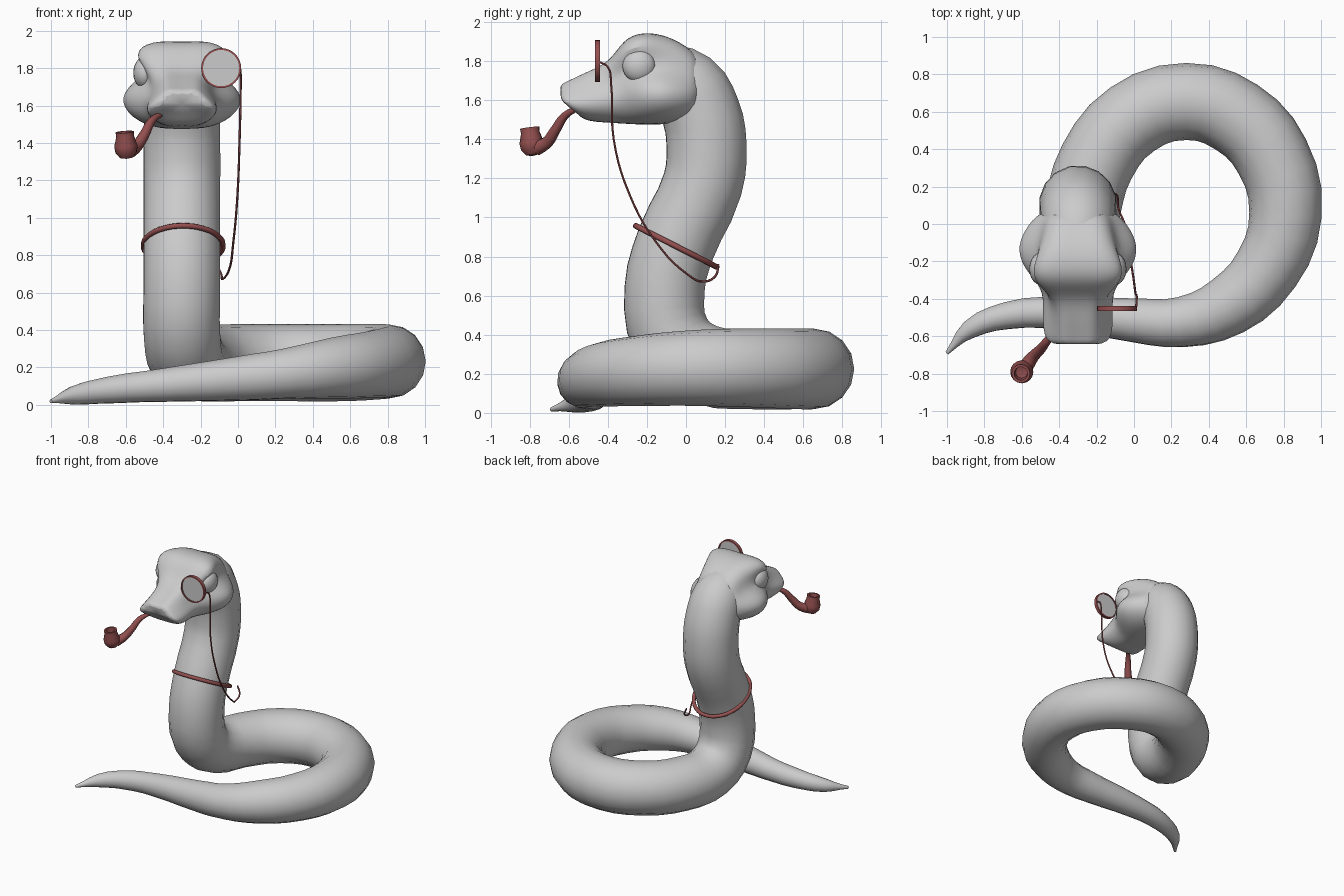
import bpy, bmesh, math
from mathutils import Vector

if "Cube" in bpy.data.objects:
    bpy.data.objects.remove(bpy.data.objects["Cube"])

CX = -0.3  # symmetry plane of head and neck

red = bpy.data.materials.new("dark_red")
red.diffuse_color = (0.30, 0.08, 0.08, 1)
red.use_nodes = True
red.node_tree.nodes["Principled BSDF"].inputs["Base Color"].default_value = red.diffuse_color


def finish(ob, mat=None, angle=50):
    bpy.ops.object.select_all(action='DESELECT')
    ob.select_set(True)
    bpy.context.view_layer.objects.active = ob
    if mat:
        ob.data.materials.append(mat)
    if ob.type == 'CURVE':
        bpy.ops.object.convert(target='MESH')
    bpy.ops.object.shade_smooth_by_angle(angle=math.radians(angle))
    return bpy.context.object


def tube(name, pts, mat=None, sides=4, res=4, cyclic=False):
    """Smooth tube through (x, y, z, radius) points."""
    cu = bpy.data.curves.new(name, 'CURVE')
    cu.dimensions = '3D'
    cu.bevel_depth = 1
    cu.bevel_resolution = sides
    cu.resolution_u = res
    cu.use_fill_caps = True
    sp = cu.splines.new('BEZIER')
    sp.radius_interpolation = 'CARDINAL'
    sp.bezier_points.add(len(pts) - 1)
    for bp, (x, y, z, r) in zip(sp.bezier_points, pts):
        bp.co = (x, y, z)
        bp.radius = r
        bp.handle_left_type = bp.handle_right_type = 'AUTO'
    sp.use_cyclic_u = cyclic
    ob = bpy.data.objects.new(name, cu)
    bpy.context.collection.objects.link(ob)
    return finish(ob, mat)


def lathe(name, profile, loc, rot=(0, 0, 0), mat=None, steps=24, closed=False):
    """Spin an (r, z) profile about z."""
    bm = bmesh.new()
    vs = [bm.verts.new((r, 0, z)) for r, z in profile]
    edges = [bm.edges.new(p) for p in zip(vs, vs[1:])]
    if closed:
        edges.append(bm.edges.new((vs[-1], vs[0])))
    bmesh.ops.spin(bm, geom=vs + edges, axis=(0, 0, 1), cent=(0, 0, 0),
                   angle=2 * math.pi, steps=steps, use_merge=False)
    bmesh.ops.remove_doubles(bm, verts=bm.verts, dist=1e-5)
    bmesh.ops.recalc_face_normals(bm, faces=bm.faces)
    me = bpy.data.meshes.new(name)
    bm.to_mesh(me)
    bm.free()
    ob = bpy.data.objects.new(name, me)
    bpy.context.collection.objects.link(ob)
    ob.location, ob.rotation_euler = loc, rot
    return finish(ob, mat, 40)


# Body: tail tip, ground coil, raised neck ending inside the head
tube("body", [
    (-1.0, -0.69, 0.018, 0.010), (-0.88, -0.565, 0.05, 0.05),
    (-0.68, -0.49, 0.08, 0.073), (-0.4, -0.475, 0.105, 0.09),
    (0.0, -0.515, 0.14, 0.118), (0.25, -0.525, 0.165, 0.135),
    (0.5, -0.44, 0.195, 0.163), (0.71, -0.24, 0.215, 0.180),
    (0.81, 0.05, 0.23, 0.194), (0.74, 0.36, 0.23, 0.202),
    (0.55, 0.57, 0.225, 0.206), (0.28, 0.655, 0.225, 0.206),
    (-0.01, 0.56, 0.225, 0.206), (-0.20, 0.33, 0.225, 0.206),
    (-0.275, 0.09, 0.25, 0.206), (CX, -0.07, 0.38, 0.208),
    (CX, -0.11, 0.63, 0.208), (CX, -0.05, 0.87, 0.208),
    (CX, 0.085, 1.17, 0.208), (CX, 0.105, 1.37, 0.208),
    (CX, 0.075, 1.54, 0.205), (CX, 0.0, 1.67, 0.195),
    (CX, -0.14, 1.73, 0.17)], sides=6, res=3)

# Head: sections of (y, top z, bottom z, brow, eye and cheek half-width)
sections = [
    (0.09, 1.80, 1.53, 0.14, 0.17, 0.18), (0.0, 1.89, 1.49, 0.17, 0.19, 0.28),
    (-0.12, 1.945, 1.475, 0.21, 0.20, 0.345), (-0.23, 1.955, 1.475, 0.275, 0.18, 0.31),
    (-0.32, 1.92, 1.48, 0.26, 0.155, 0.22), (-0.39, 1.80, 1.485, 0.14, 0.15, 0.19),
    (-0.51, 1.75, 1.49, 0.115, 0.155, 0.195), (-0.61, 1.70, 1.505, 0.11, 0.155, 0.19),
    (-0.66, 1.68, 1.53, 0.10, 0.13, 0.15)]
bm = bmesh.new()
rings = []
for y, zt, zb, wt, we, wc in sections:
    h = zt - zb
    half = [(0.65 * wt, zt), (wt, zt - 0.14 * h), (we, zt - 0.38 * h),
            (wc, zb + 0.42 * h), (0.93 * wc, zb + 0.18 * h), (0.5 * wc, zb)]
    outline = ([(0, zt - 0.012)] + half + [(0, zb)]
               + [(-x, z) for x, z in reversed(half)])
    # the lower jaw is set back under the snout
    back = max(0, (-y - 0.45) / 0.2) * 0.1
    rings.append([bm.verts.new((x + CX, y + back * max(0, 1 - (z - zb) / (0.45 * h)), z))
                  for x, z in outline])
for a, b in zip(rings, rings[1:]):
    n = len(a)
    for i in range(n):
        bm.faces.new((a[i], a[(i + 1) % n], b[(i + 1) % n], b[i]))
bm.faces.new(rings[0])
bm.faces.new(rings[-1])
bmesh.ops.recalc_face_normals(bm, faces=bm.faces)
me = bpy.data.meshes.new("head")
bm.to_mesh(me)
bm.free()
head = bpy.data.objects.new("head", me)
bpy.context.collection.objects.link(head)
sub = head.modifiers.new("smooth", 'SUBSURF')
sub.levels = sub.render_levels = 2
finish(head, angle=80)

# Eyes
for side, label in ((-1, "left"), (1, "right")):
    bpy.ops.mesh.primitive_uv_sphere_add(segments=20, ring_count=12, radius=1,
                                         location=(CX + side * 0.2, -0.24, 1.775))
    eye = bpy.context.object
    eye.name = "eye_" + label
    eye.scale = (0.06, 0.085, 0.085)
    finish(eye)

# Monocle: rim and lens
mono = (-0.09, -0.452, 1.80)
quarter = (math.pi / 2, 0, 0)
lathe("monocle_rim", [(0.097, -0.013), (0.107, -0.013), (0.107, 0.013), (0.097, 0.013)],
      mono, quarter, red, 32, True)
lathe("monocle_lens", [(0, -0.007), (0.099, -0.007), (0.099, 0.007), (0, 0.007)],
      mono, quarter, None, 32)

# Neck band, tilted down towards the back
band = []
for i in range(12):
    a = 2 * math.pi * i / 12
    s = math.sin(a)
    band.append((CX + 0.007 + 0.212 * math.cos(a), -0.05 + 0.207 * s, 0.852 - 0.105 * s, 0.015))
tube("neck_band", band, red, sides=2, res=4, cyclic=True)

# Cord from the monocle down to the band
cord = [(0.012, -0.44, 1.795), (0.014, -0.40, 1.77), (0.014, -0.383, 1.68),
        (0.008, -0.37, 1.40), (-0.003, -0.29, 1.12), (-0.025, -0.15, 0.87),
        (-0.05, 0.0, 0.715), (-0.085, 0.09, 0.672), (-0.09, 0.15, 0.70), (-0.12, 0.165, 0.76)]
tube("monocle_cord", [p + (0.006,) for p in cord], red, sides=1, res=5)

# Pipe: hollow bowl and curved stem
lathe("pipe_bowl", [(0, 0), (0.035, 0.006), (0.058, 0.035), (0.062, 0.07), (0.048, 0.12),
                    (0.05, 0.145), (0.036, 0.145), (0.032, 0.08), (0, 0.07)],
      (-0.595, -0.782, 1.315), (math.radians(7), math.radians(-4), 0), red, 16)
tube("pipe_stem", [(-0.58, -0.765, 1.355, 0.04), (-0.54, -0.71, 1.385, 0.032),
                   (-0.50, -0.67, 1.445, 0.027), (-0.46, -0.62, 1.52, 0.021),
                   (-0.40, -0.55, 1.56, 0.013)], red, sides=2, res=4)
